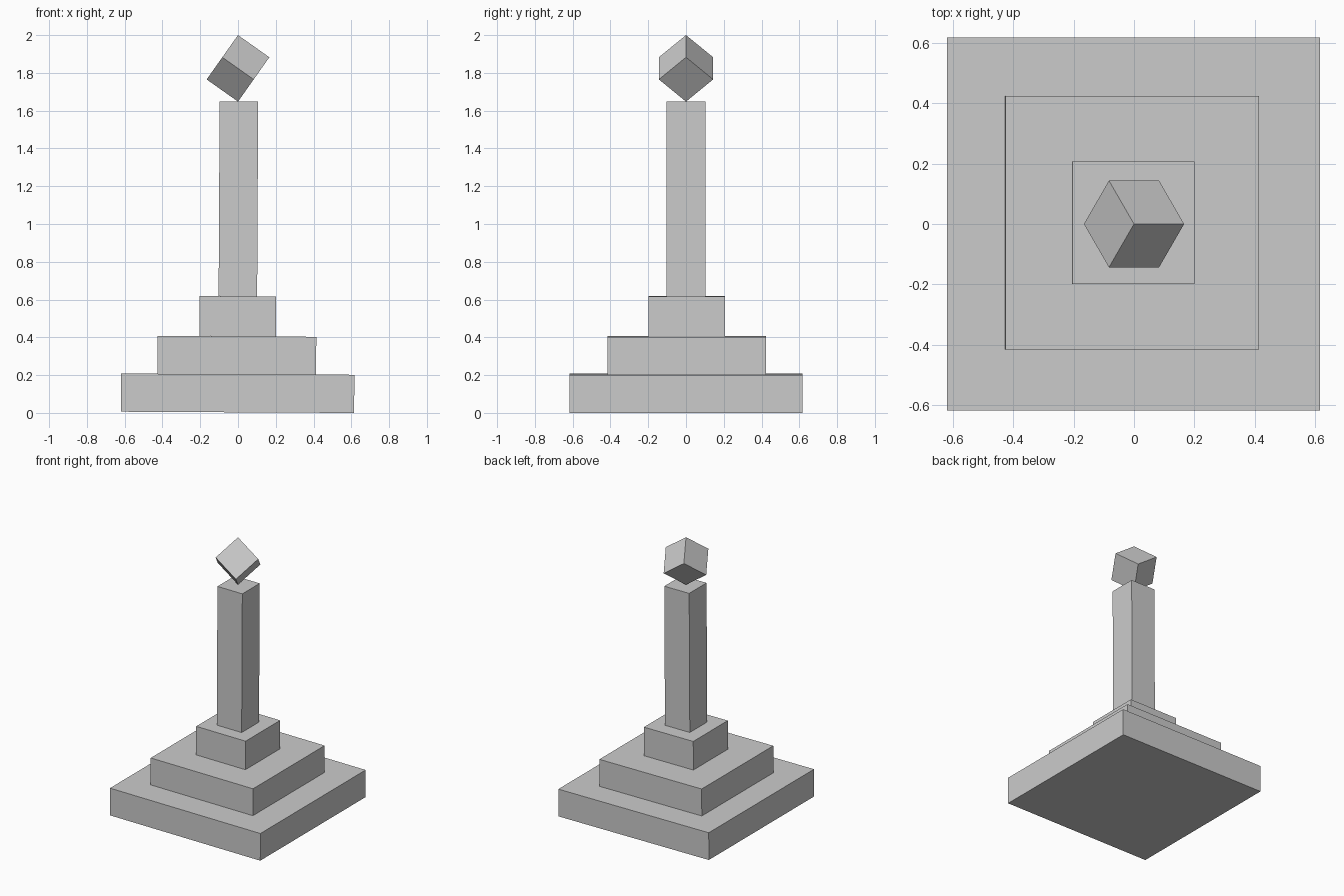
import bpy
from math import cos, sin, sqrt, radians
from mathutils import Matrix, Vector

default_cube = bpy.data.objects.get("Cube")
if default_cube:
    bpy.data.objects.remove(default_cube, do_unlink=True)

# Single stone colour
stone = bpy.data.materials.new("stone grey")
stone.use_nodes = True
grey = (0.6, 0.6, 0.6, 1)
stone.diffuse_color = grey
stone.node_tree.nodes["Principled BSDF"].inputs["Base Color"].default_value = grey


def block(name, size, matrix):
    """Flat-faced box of the given size, placed by a matrix."""
    bpy.ops.mesh.primitive_cube_add(size=1)
    obj = bpy.context.object
    obj.name = name
    obj.data.transform(matrix @ Matrix.Diagonal((*size, 1)))
    obj.data.materials.append(stone)
    return obj


# Stepped base and pillar, leaning very slightly to one side
lean = Matrix.Rotation(radians(0.3), 4, "Y")
tiers = [
    ("bottom_step", 1.235, 0.003, 0.205, -0.002, 0),
    ("middle_step", 0.84, 0.205, 0.405, -0.006, 0.004),
    ("top_step", 0.405, 0.405, 0.617, -0.002, 0.004),
    ("pillar", 0.204, 0.617, 1.648, 0.002, 0),
]
for name, width, low, high, x, y in tiers:
    place = Matrix.Translation((x, y, (low + high) / 2)) @ lean
    block(name, (width, width, high - low), place)

# Cube balanced on one corner, its edges spread evenly around the vertical
height = 0.352
side = height / sqrt(3)
edges = [Vector((-sqrt(2 / 3) * cos(a), -sqrt(2 / 3) * sin(a), 1 / sqrt(3)))
         for a in map(radians, (0, 120, 240))]
turn = Matrix(edges).transposed().to_4x4()
block("balanced_cube", (side,) * 3,
      Matrix.Translation((0, 0, 2 - height / 2)) @ turn)
